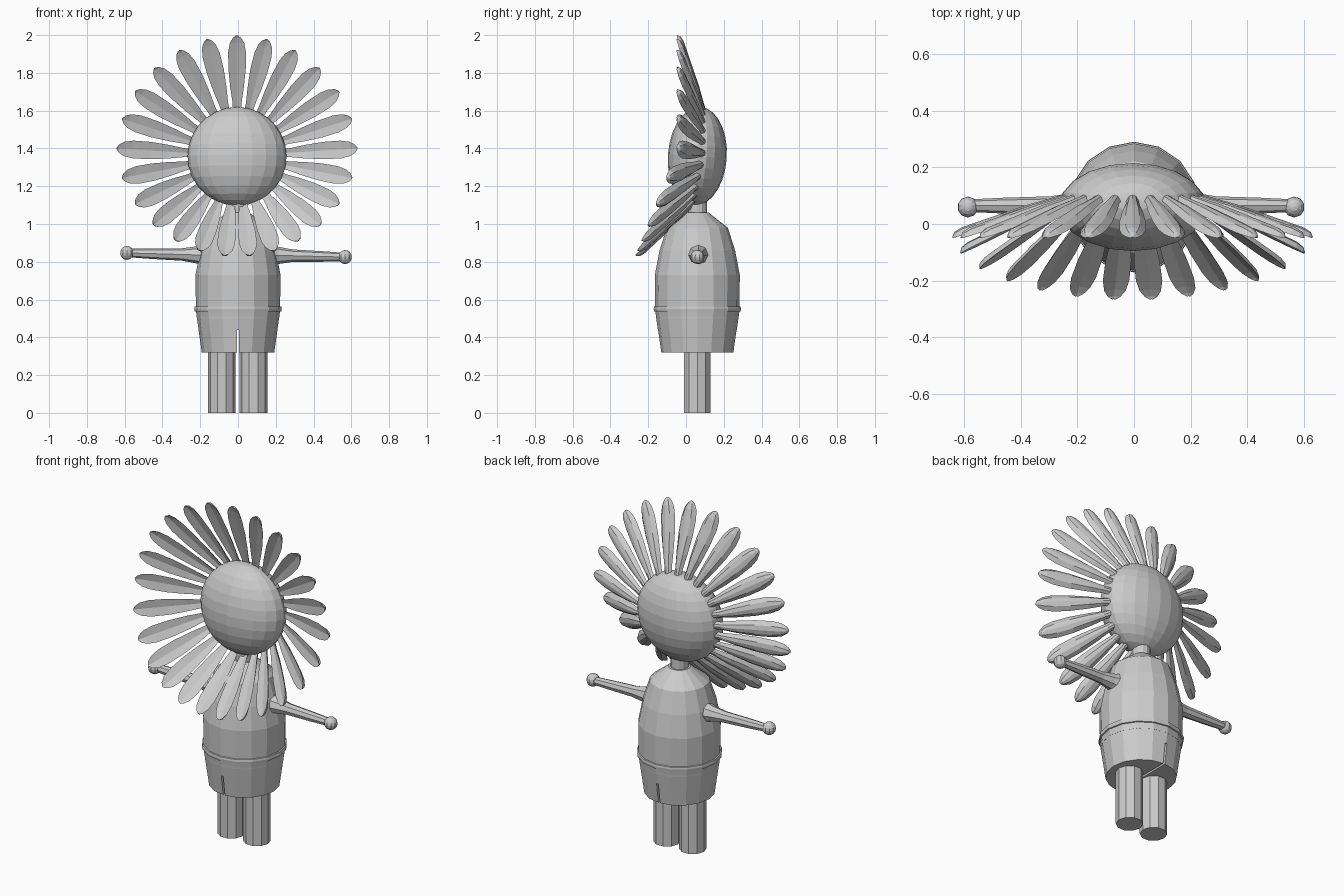
import bpy, bmesh, math
from mathutils import Vector, Matrix

if "Cube" in bpy.data.objects:
    bpy.data.objects.remove(bpy.data.objects["Cube"])

CY = 0.06  # depth axis of the body


def loft(name, rings, cap=True):
    """Skin a list of equal-length point rings into one closed mesh."""
    bm = bmesh.new()
    rows = [[bm.verts.new(p) for p in r] for r in rings]
    n = len(rows[0])
    for a, b in zip(rows, rows[1:]):
        for i in range(n):
            j = (i + 1) % n
            bm.faces.new((a[i], a[j], b[j], b[i]))
    if cap:
        bm.faces.new(rows[0][::-1])
        bm.faces.new(rows[-1])
    bmesh.ops.recalc_face_normals(bm, faces=bm.faces)
    me = bpy.data.meshes.new(name)
    bm.to_mesh(me)
    bm.free()
    ob = bpy.data.objects.new(name, me)
    bpy.context.collection.objects.link(ob)
    return ob


def lathe(name, profile, x=0, y=CY, sides=16):
    rings = [[(x + r * math.cos(2 * math.pi * i / sides),
               y + r * math.sin(2 * math.pi * i / sides), z)
              for i in range(sides)] for r, z in profile]
    return loft(name, rings)


def tube(name, path, sides=8):
    """Round sections (point, radius) swept along a roughly x-directed path."""
    rings = [[(p[0], p[1] + r * math.cos(2 * math.pi * i / sides),
               p[2] + r * math.sin(2 * math.pi * i / sides))
              for i in range(sides)] for p, r in path]
    return loft(name, rings)


def ball(name, centre, radii, segs, rings, tilt=0):
    bpy.ops.mesh.primitive_uv_sphere_add(segments=segs, ring_count=rings, radius=1,
                                         location=centre, rotation=(tilt, 0, 0))
    ob = bpy.context.object
    ob.name = name
    ob.scale = radii
    return ob


# Torso, neck and head
lathe("torso", [(0.218, 0.5), (0.223, 0.56), (0.225, 0.73), (0.2, 0.86),
                (0.162, 0.98), (0.06, 1.06)])
lathe("neck", [(0.05, 1.02), (0.05, 1.14)], sides=12)
ball("head", (-0.005, CY, 1.358), (0.262, 0.156, 0.262), 20, 14, math.radians(-4))

# Shorts with a slit between the legs
shorts = lathe("shorts", [(0.192, 0.32), (0.223, 0.54)])
bpy.ops.mesh.primitive_cube_add(size=1, location=(0, CY, 0.36))
cutter = bpy.context.object
cutter.name = "slit_cutter"
cutter.scale = (0.012, 0.6, 0.16)
cutter.hide_render = True
cutter.hide_viewport = True
cut = shorts.modifiers.new("slit", "BOOLEAN")
cut.operation = "DIFFERENCE"
cut.object = cutter

# Waistband
lathe("waistband", [(0.21, 0.532), (0.229, 0.538), (0.231, 0.55), (0.229, 0.562), (0.21, 0.568)])

# Legs
for side, x in (("left", -0.086), ("right", 0.082)):
    lathe(side + "_leg", [(0.074, 0), (0.074, 0.36)], x=x, sides=10)

# Arms and hands
for side, s, z0, z1, xe in (("left", -1, 0.835, 0.847, 0.588), ("right", 1, 0.835, 0.825, 0.567)):
    path = []
    for t, r in ((0, 0.06), (0.12, 0.045), (0.3, 0.033), (0.7, 0.028), (1, 0.022)):
        path.append(((s * (0.17 + (xe - 0.17) * t), 0.065, z0 + (z1 - z0) * t), r))
    tube(side + "_arm", path)
    ball(side + "_hand", (s * xe, 0.06, z1), (0.037, 0.037, 0.037), 10, 8)

# Petals: cupped blades around the head, the lower ones leaning further forward
COUNT, LENGTH = 25, 0.415
SHAPE = [(0, 0.022), (0.1, 0.024), (0.3, 0.036), (0.55, 0.046), (0.78, 0.047),
         (0.9, 0.038), (0.97, 0.022), (1, 0.006)]
for k in range(COUNT):
    a = 2 * math.pi * k / COUNT
    low = max(0, -math.cos(a))
    lean = math.radians(19 + 28 * low ** 0.85)
    radial = Vector((math.sin(a), 0, math.cos(a)))
    across = Vector((math.cos(a), 0, -math.sin(a)))
    fwd = Vector((0, -1, 0))
    along = radial * math.cos(lean) + fwd * math.sin(lean)
    back = radial * math.sin(lean) - fwd * math.cos(lean)
    base = Vector((-0.005, 0.085 - 0.05 * low, 1.36)) + radial * 0.245
    rings = []
    for t, w in SHAPE:
        c = base + along * (LENGTH * t)
        d = 0.026 * min(1, w / 0.03)
        rings.append([c + across * (u * w) + back * (v * d) for u, v in
                      ((-1, 0), (0, 0.3), (1, 0), (0.55, 0.8), (0, 1), (-0.55, 0.8))])
    loft(f"petal_{k + 1}", rings)
